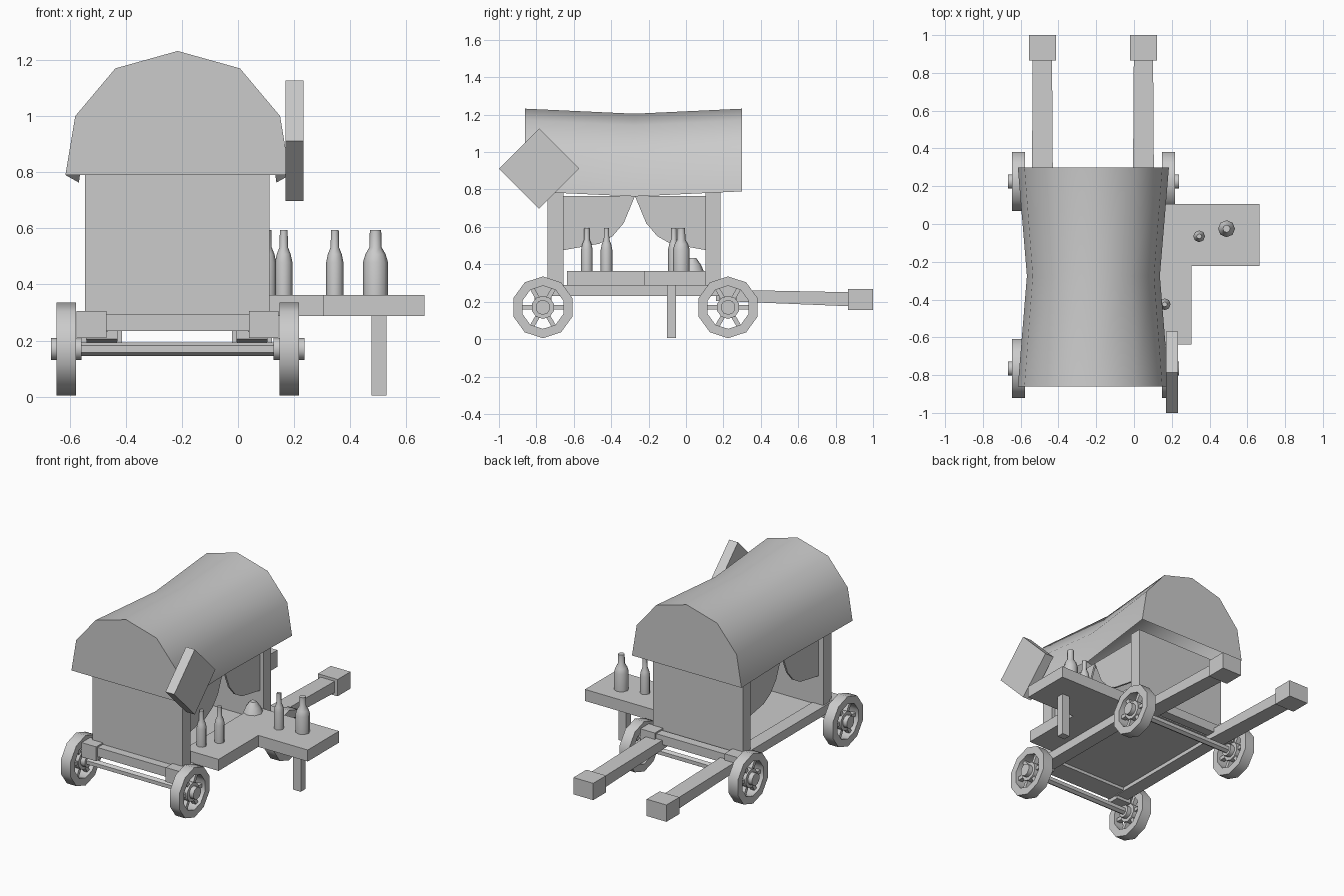
import bpy, bmesh, math
from mathutils import Matrix, Vector

cube = bpy.data.objects.get("Cube")
if cube:
    bpy.data.objects.remove(cube, do_unlink=True)

grey = bpy.data.materials.new("plain_grey")
grey.use_nodes = True
grey.diffuse_color = (0.6, 0.6, 0.6, 1)
grey.node_tree.nodes["Principled BSDF"].inputs["Base Color"].default_value = (0.6, 0.6, 0.6, 1)

CX = -0.215                # centre line of the wagon
FRONT, BACK = -0.765, 0.225  # axle positions


def finish(name, bm, smooth=None):
    bmesh.ops.recalc_face_normals(bm, faces=bm.faces)
    mesh = bpy.data.meshes.new(name)
    bm.to_mesh(mesh)
    bm.free()
    mesh.materials.append(grey)
    ob = bpy.data.objects.new(name, mesh)
    bpy.context.collection.objects.link(ob)
    if smooth:
        bpy.ops.object.select_all(action="DESELECT")
        ob.select_set(True)
        bpy.context.view_layer.objects.active = ob
        bpy.ops.object.shade_smooth_by_angle(angle=math.radians(smooth))
    return ob


def box(name, x, y, z):
    """Box from (low, high) pairs on each axis."""
    bm = bmesh.new()
    bmesh.ops.create_cube(bm, size=1)
    for v in bm.verts:
        v.co = [(r[0] + r[1]) / 2 + c * (r[1] - r[0]) for r, c in zip((x, y, z), v.co)]
    return finish(name, bm)


def lathe(name, profile, sides, place, closed=False, smooth=50):
    """Turn (radius, height) points around local z, then place with a matrix."""
    bm = bmesh.new()
    rings = []
    for r, h in profile:
        rings.append([bm.verts.new((r * math.cos(a), r * math.sin(a), h))
                      for a in (math.tau * i / sides for i in range(sides))])
    pairs = list(zip(rings, rings[1:]))
    if closed:
        pairs.append((rings[-1], rings[0]))
    else:
        bm.faces.new(rings[0])
        bm.faces.new(rings[-1])
    for a, b in pairs:
        for i in range(sides):
            j = (i + 1) % sides
            bm.faces.new((a[i], a[j], b[j], b[i]))
    bm.transform(place)
    return finish(name, bm, smooth)


def loft(name, sections, smooth=None):
    """Skin between matching open sections, with the two ends filled."""
    bm = bmesh.new()
    rows = [[bm.verts.new(p) for p in s] for s in sections]
    for a, b in zip(rows, rows[1:]):
        for i in range(len(a) - 1):
            bm.faces.new((a[i], a[i + 1], b[i + 1], b[i]))
    bm.faces.new(rows[0])
    bm.faces.new(rows[-1])
    return finish(name, bm, smooth)


# Sagging canopy, hollow underneath, with closed gables
half = [(0.4, 0.79), (0.365, 1.0), (0.222, 1.17)]
arch = [(-x, z) for x, z in half] + [(0, 1.232)] + [(x, z) for x, z in reversed(half)]
loft("canopy", [[(CX + x * s, y, z - drop) for x, z in arch]
                for y, s, drop in ((-0.86, 1, 0), (-0.275, 0.88, 0.027), (0.3, 1, 0))], 42)

# End walls, floor and sills
box("front_wall", (-0.545, 0.112), (-0.74, -0.655), (0.235, 0.795))
box("back_wall", (-0.545, 0.112), (0.105, 0.185), (0.235, 0.795))
box("floor", (-0.54, 0.105), (-0.7, 0.15), (0.255, 0.285))
for side, x in (("right", -0.51), ("left", 0.08)):
    box(side + "_sill", (x - 0.045, x + 0.045), (-0.74, 0.185), (0.23, 0.29))

# End rails with corner blocks
for end, y in (("front", FRONT), ("back", BACK)):
    box(end + "_rail", (-0.5, 0.07), (y - 0.03, y + 0.03), (0.235, 0.295))
    for side, x in (("right", -0.522), ("left", 0.092)):
        box(f"{end}_{side}_block", (x - 0.053, x + 0.053), (y - 0.045, y + 0.045), (0.21, 0.305))

# Wheels and axles
turn = Matrix.Rotation(math.pi / 2, 4, "Y")
for end, y in (("front", FRONT), ("back", BACK)):
    lathe(end + "_axle", [(0.024, -0.4), (0.024, 0.4)], 6,
          Matrix.Translation((CX, y, 0.17)) @ turn, smooth=None)
    for side, s in (("right", -1), ("left", 1)):
        name = f"{end}_{side}"
        place = Matrix.Translation((CX + s * 0.397, y, 0.17)) @ turn
        lathe(name + "_rim", [(0.165, -0.035), (0.165, 0.035), (0.115, 0.035), (0.115, -0.035)],
              10, place, True, 42)
        lathe(name + "_hub", [(0.062, -0.025), (0.062, 0.025)], 10, place, smooth=42)
        lathe(name + "_axle_cap", [(0.04, -0.055), (0.04, 0.055)], 10, place, smooth=42)
        bm = bmesh.new()
        for i in range(6):
            spin = Matrix.Rotation(math.tau * i / 6 + math.pi / 6, 4, "Z")
            bmesh.ops.create_cube(bm, size=1, matrix=place @ spin
                                  @ Matrix.Translation((0.085, 0, 0))
                                  @ Matrix.Diagonal((0.08, 0.024, 0.03, 1)))
        finish(name + "_spokes", bm)

# Pulling shafts with square grips
for side, x in (("right", -0.485), ("left", 0.05)):
    bm = bmesh.new()
    bmesh.ops.create_cube(bm, size=1)
    for v in bm.verts:
        far = v.co.y > 0
        v.co = (x + v.co.x * (0.102 if far else 0.112), 0.88 if far else 0.16,
                (0.213 if far else 0.235) + v.co.z * (0.075 if far else 0.06))
    finish(side + "_shaft", bm)
    box(side + "_grip", (x - 0.072, x + 0.072), (0.865, 1.0), (0.157, 0.268))

# Curtains parted in the middle of both openings
drape = [(0.0, 0.765), (0.06, 0.62), (0.12, 0.55), (0.19, 0.51), (0.385, 0.475), (0.385, 0.765)]
for side, x in (("right", -0.51), ("left", 0.075)):
    for end, s in (("front", -1), ("back", 1)):
        bm = bmesh.new()
        face = bm.faces.new([bm.verts.new((x, -0.273 + s * y, z)) for y, z in drape])
        ext = bmesh.ops.extrude_face_region(bm, geom=[face])
        for v in ext["geom"]:
            if isinstance(v, bmesh.types.BMVert):
                v.co.x += 0.012
        finish(f"{side}_{end}_curtain", bm)

# Serving counter
box("counter", (0.05, 0.304), (-0.637, 0.105), (0.287, 0.363))
box("counter_wing", (0.304, 0.665), (-0.222, 0.105), (0.287, 0.363))
box("counter_leg", (0.475, 0.53), (-0.102, -0.053), (0.005, 0.287))

# Bottles and a small sack
bottle = [(1.0, 0), (1.0, 0.115), (0.8, 0.145), (0.48, 0.17), (0.45, 0.232)]
for i, (x, y, r) in enumerate([(0.105, -0.53, 0.031), (0.163, -0.425, 0.031),
                               (0.345, -0.065, 0.031), (0.49, -0.025, 0.045)]):
    lathe(f"bottle_{i + 1}", [(r * k, h) for k, h in bottle], 8,
          Matrix.Translation((x, y, 0.363)))
lathe("sack", [(0.06, 0), (0.045, 0.035), (0.02, 0.07)], 8,
      Matrix.Translation((0.085, 0.035, 0.363)))

# Hanging diamond board
board = box("diamond_board", (-0.032, 0.032), (-0.152, 0.152), (-0.152, 0.152))
board.rotation_euler.x = math.pi / 4
board.location = Vector((0.202, -0.785, 0.912))
